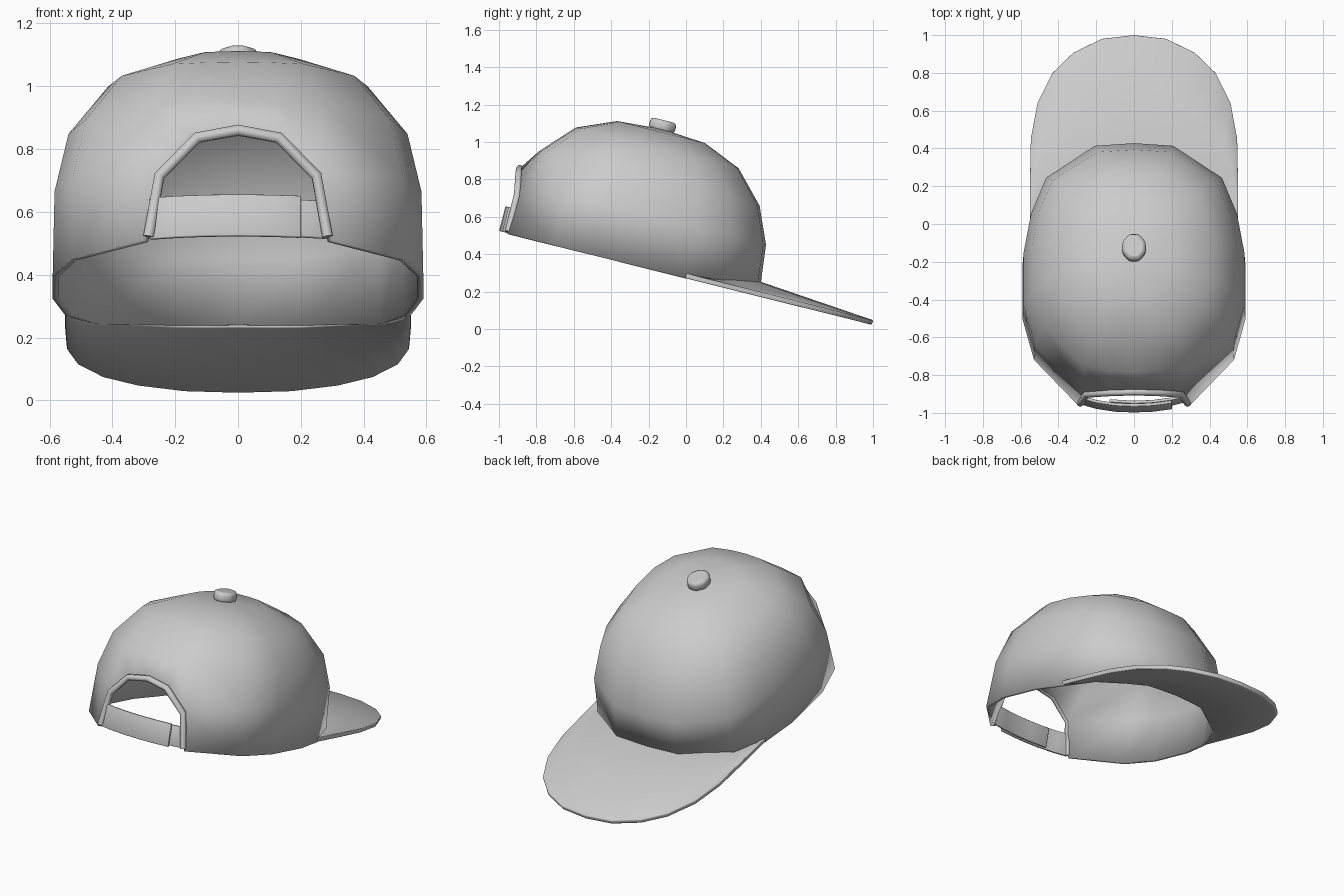
import bpy, bmesh
from math import radians
from mathutils import Matrix, Vector

cube = bpy.data.objects.get("Cube")
if cube:
    bpy.data.objects.remove(cube, do_unlink=True)

# The cap is built upright, then tipped forward onto its brim
TIP = Matrix.Translation((0, -0.311, 0.348)) @ Matrix.Rotation(radians(-14.07), 4, 'X')

cloth = bpy.data.materials.new("grey_cloth")
cloth.use_nodes = True
GREY = (0.6, 0.6, 0.6, 1)
cloth.diffuse_color = GREY
cloth.node_tree.nodes["Principled BSDF"].inputs["Base Color"].default_value = GREY


def finish(name, bm, thickness=0, offset=-1, bevel=0, angle=50):
    """Turn a bmesh into a tipped, smooth-shaded object."""
    bmesh.ops.recalc_face_normals(bm, faces=bm.faces)
    mesh = bpy.data.meshes.new(name)
    bm.to_mesh(mesh)
    bm.free()
    ob = bpy.data.objects.new(name, mesh)
    bpy.context.collection.objects.link(ob)
    mesh.materials.append(cloth)
    ob.matrix_world = TIP
    if thickness:
        mod = ob.modifiers.new("thickness", 'SOLIDIFY')
        mod.thickness, mod.offset = thickness, offset
        mod.use_even_offset = True
    if bevel:
        mod = ob.modifiers.new("soft_edge", 'BEVEL')
        mod.width, mod.segments = bevel, 2
    bpy.ops.object.select_all(action='DESELECT')
    ob.select_set(True)
    bpy.context.view_layer.objects.active = ob
    bpy.ops.object.shade_smooth_by_angle(angle=radians(angle))
    return ob


def mirrored(half):
    """Full path from a half path that starts on the centre line."""
    return [Vector((-p[0], *p[1:])) for p in reversed(half[1:])] + [Vector(p) for p in half]


def grid(bm, rows, skip=lambda r, c: False):
    """Quads between rows of points; returns the vertex rows."""
    verts = [[bm.verts.new(p) for p in row] for row in rows]
    for r in range(len(rows) - 1):
        for c in range(len(rows[0]) - 1):
            if not skip(r, c):
                bm.faces.new((verts[r][c], verts[r][c + 1], verts[r + 1][c + 1], verts[r + 1][c]))
    return verts


# Crown: half outline from brim side to strap side, scaled up through levels
base = [(0, .715, .065), (.21, .70, .06), (.47, .52, .02), (.55, .32, 0), (.59, .10, 0),
        (.59, -.20, 0), (.53, -.42, 0), (.30, -.665, 0), (.14, -.70, 0), (0, -.71, 0)]
levels = [(.278, .99, .968), (.473, .915, .85), (.64, .70, .63), (.727, .36, .34)]
arch = [(.25, -.662, .213), (.13, -.683, .332), (0, -.685, .356)]
rows = [base] + [[(x * sx, y * sy, w) for x, y, w0 in base] for w, sx, sy in levels]
rows[1] = rows[1][:-3] + arch
last = len(base) - 1
bm = bmesh.new()
width = 2 * last
verts = grid(bm, [mirrored(row) for row in rows], lambda r, c: r == 0 and (c < 2 or c >= width - 2))
apex = bm.verts.new((0, 0, .744))
for a, b in zip(verts[-1], verts[-1][1:]):
    bm.faces.new((a, b, apex))
bmesh.ops.remove_doubles(bm, verts=bm.verts, dist=.0005)
bmesh.ops.delete(bm, geom=[v for v in bm.verts if not v.link_faces], context='VERTS')
finish("crown", bm, .02, angle=60)

# Brim: strip from the crown's front edge to a rounded outer edge
outer = [(0, 1.345), (.17, 1.325), (.32, 1.25), (.43, 1.14), (.51, .975), (.545, .78), (.55, .55), (.55, .30)]
inner = [(0, .70, .068), (.11, .695, .066), (.20, .685, .064), (.33, .60, .05),
         (.45, .52, .033), (.49, .44, .02), (.53, .37, .014), (.54, .29, .014)]
outer = [Vector((x, y, .014)) for x, y in outer]
middle = [Vector(i).lerp(o, .5) for i, o in zip(inner, outer)]
bm = bmesh.new()
grid(bm, [mirrored(row) for row in (inner, middle, outer)])
finish("brim", bm, .026, 0, bevel=.006)

# Rounded trim around the opening above the strap
curve = bpy.data.curves.new("opening_trim", 'CURVE')
curve.dimensions = '3D'
curve.bevel_depth, curve.bevel_resolution, curve.use_fill_caps = .019, 1, True
path = mirrored(list(reversed(arch)) + [(.285, -.662, .012)])
spline = curve.splines.new('POLY')
spline.points.add(len(path) - 1)
for point, co in zip(spline.points, path):
    point.co = (*co, 1)
spline.use_smooth = True
curve.materials.append(cloth)
trim = bpy.data.objects.new("opening_trim", curve)
bpy.context.collection.objects.link(trim)
trim.matrix_world = TIP


# Adjustable strap: two overlapping curved bands
def band(name, path, low, high):
    bm = bmesh.new()
    grid(bm, [[(x, y, w) for x, y in path] for w in (low, high)])
    finish(name, bm, .016, 0, bevel=.004, angle=40)


band("strap_outer", [(-.28, -.658), (-.2, -.682), (-.1, -.698), (0, -.702), (.1, -.698), (.2, -.684)], .004, .14)
band("strap_inner", [(-.13, -.676), (0, -.684), (.1, -.68), (.2, -.666), (.28, -.646)], .01, .132)

# Button on top of the crown
bm = bmesh.new()
bmesh.ops.create_cone(bm, cap_ends=True, segments=8, radius1=.5, radius2=.5, depth=1,
                      matrix=Matrix.Translation((0, 0, .762)) @ Matrix.Diagonal((.135, .155, .06, 1))
                      @ Matrix.Rotation(radians(22.5), 4, 'Z'))
finish("top_button", bm, bevel=.018, angle=60)
